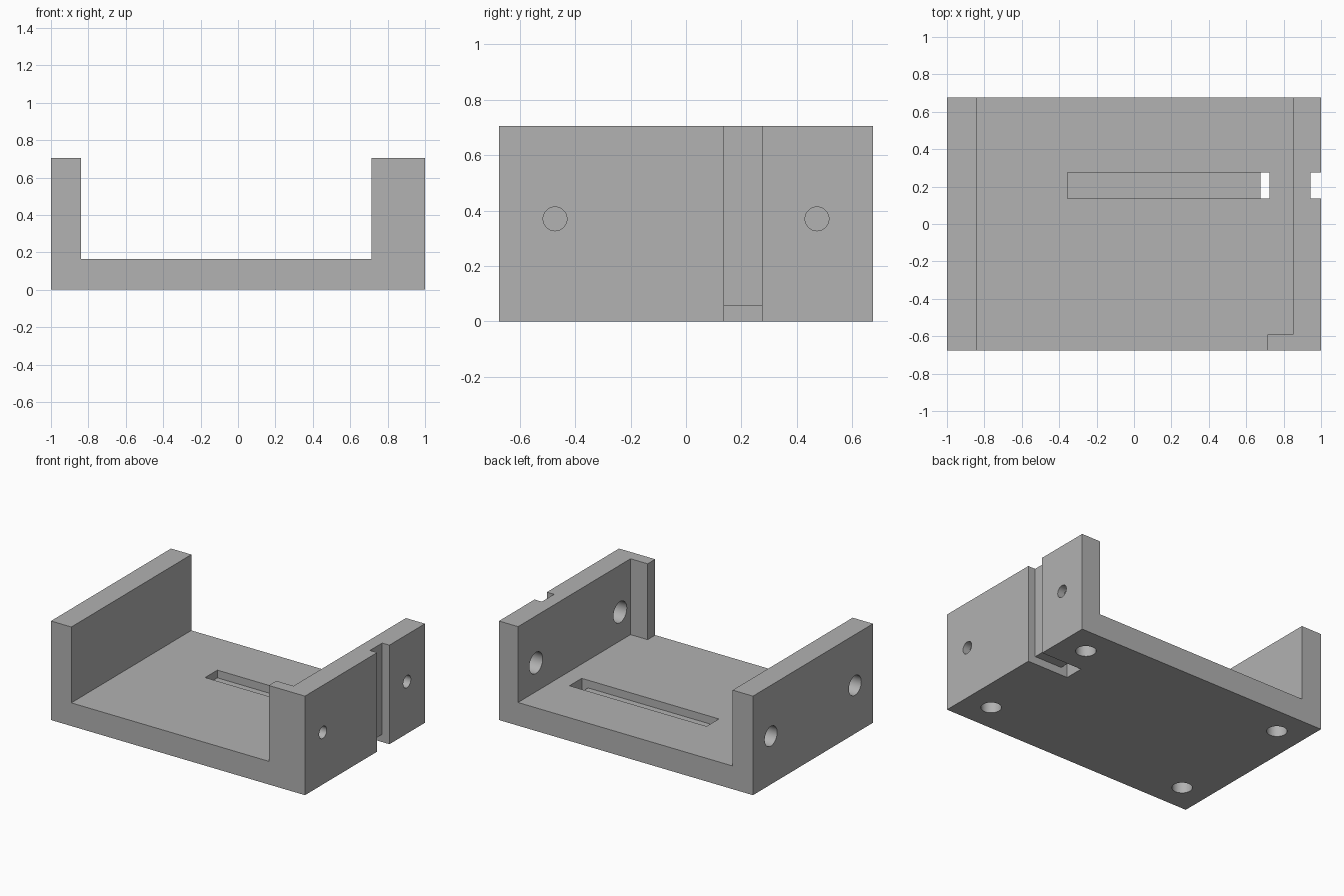
import bpy
from math import pi

cube = bpy.data.objects.get("Cube")
if cube:
    bpy.data.objects.remove(cube, do_unlink=True)

grey = bpy.data.materials.new("light grey")
grey.use_nodes = True
colour = (0.445, 0.445, 0.445, 1)
grey.diffuse_color = colour
grey.node_tree.nodes["Principled BSDF"].inputs["Base Color"].default_value = colour


def box(name, x, y, z):
    """Box spanning the given (low, high) ranges."""
    spans = (x, y, z)
    bpy.ops.mesh.primitive_cube_add(size=1, location=[(a + b) / 2 for a, b in spans])
    ob = bpy.context.object
    ob.name = name
    ob.scale = [b - a for a, b in spans]
    bpy.ops.object.transform_apply(location=True, rotation=False, scale=True)
    ob.data.materials.append(grey)
    return ob


def rod(name, centre, radius, length, along_x):
    """Round cutter, along x or z."""
    bpy.ops.mesh.primitive_cylinder_add(vertices=48, radius=radius, depth=length, location=centre,
                                        rotation=(0, pi / 2 if along_x else 0, 0))
    ob = bpy.context.object
    ob.name = name
    ob.data.materials.append(grey)
    return ob


def cut(body, cutter):
    """Subtract the cutter from the body, then discard it."""
    bpy.ops.object.select_all(action="DESELECT")
    bpy.context.view_layer.objects.active = body
    body.select_set(True)
    mod = body.modifiers.new("cut", "BOOLEAN")
    mod.operation = "DIFFERENCE"
    mod.solver = "EXACT"
    mod.object = cutter
    bpy.ops.object.modifier_apply(modifier=mod.name)
    bpy.data.objects.remove(cutter, do_unlink=True)


half_depth, height, floor = 0.675, 0.705, 0.165
body = box("bracket_body", (-1, 1), (-half_depth, half_depth), (0, height))

# Tray between the walls, leaving a lip at the front of the left wall
cut(body, box("tray", (-0.84, 0.85), (-0.59, 1), (floor, 1)))
cut(body, box("front_opening", (-0.84, 0.715), (-1, -0.5), (floor, 1)))

# Cable route: wall groove, underside channel, floor slot and the shaft joining them
route = (0.137, 0.275)
cut(body, box("wall_groove", (0.943, 1.2), route, (-0.2, 1)))
cut(body, box("underside_channel", (0.675, 1.2), route, (-0.2, 0.055)))
cut(body, box("floor_slot", (-0.355, 0.725), route, (0.11, 0.3)))
cut(body, box("shaft", (0.675, 0.725), route, (-0.2, 0.3)))

for y in (-0.473, 0.473):
    # Left wall: narrow through hole with a wide bore on the inner face
    cut(body, rod("screw_hole", (0.9, y, 0.37), 0.043, 0.4, True))
    cut(body, rod("inner_bore", (0.845, y, 0.37), 0.075, 0.2, True))
    # Right wall: blind bore on the outer face
    cut(body, rod("outer_bore", (-1, y, 0.343), 0.07, 0.22, True))
    # Underside: blind bore near each corner
    for x in (-0.8, 0.8):
        cut(body, rod("underside_bore", (x, y, 0), 0.066, 0.22, False))

# Round holes smooth, all other edges sharp
bpy.ops.object.select_all(action="DESELECT")
body.select_set(True)
bpy.context.view_layer.objects.active = body
bpy.ops.object.shade_smooth_by_angle(angle=pi / 6)
body.data.materials.clear()
body.data.materials.append(grey)
for face in body.data.polygons:
    face.material_index = 0
